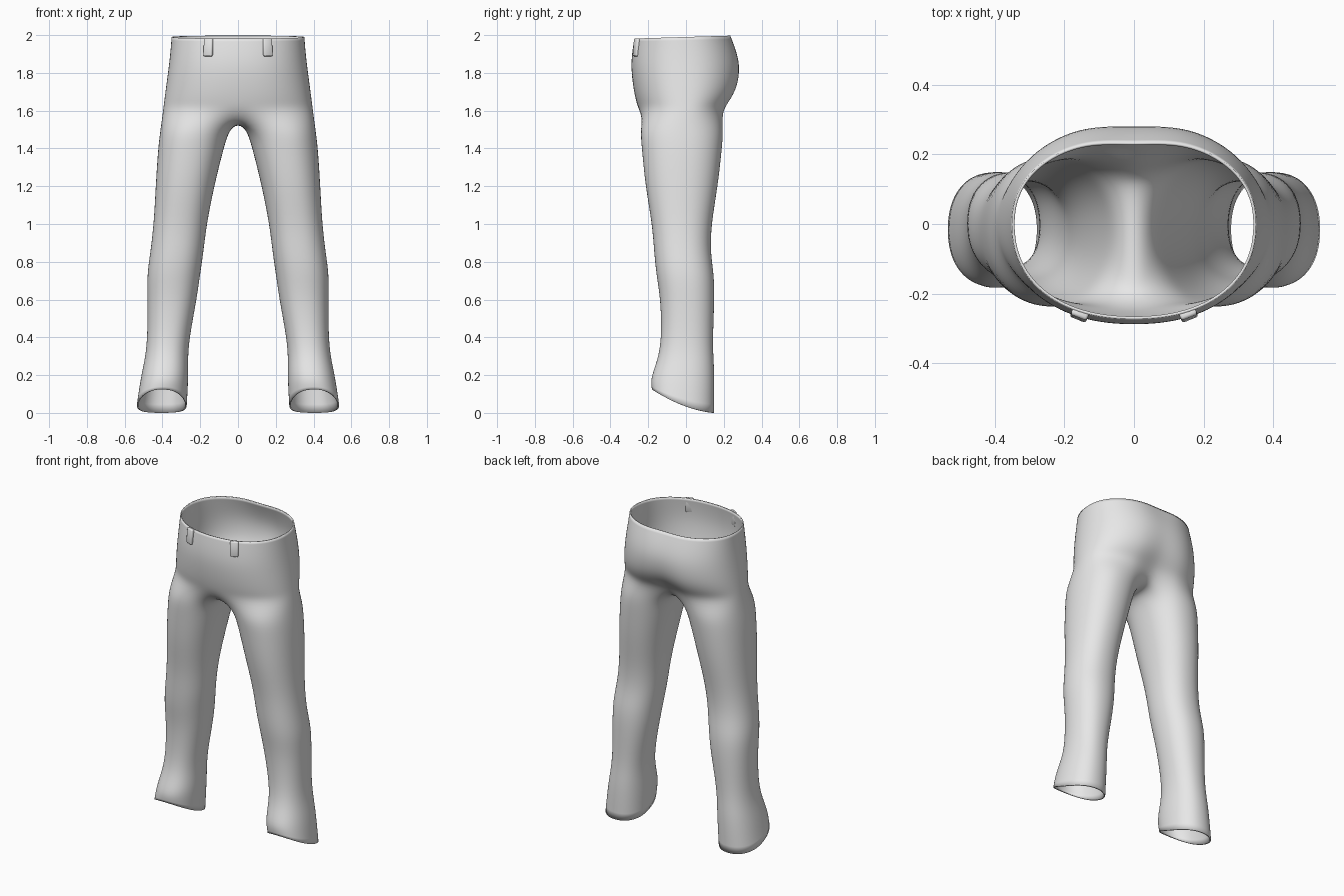
import bpy
import bmesh
from math import sin, cos, pi, exp, radians

default = bpy.data.objects.get("Cube")
if default:
    bpy.data.objects.remove(default, do_unlink=True)

# One plain cloth colour
cloth = bpy.data.materials.new("light grey cloth")
cloth.use_nodes = True
cloth.diffuse_color = (0.8, 0.8, 0.8, 1)
cloth.node_tree.nodes["Principled BSDF"].inputs["Base Color"].default_value = (0.8, 0.8, 0.8, 1)

# Hip sections: height, half width, front, back, depth of the rear cleft
HIPS = [
    (1.99, .353, -.275, .248, .015),
    (1.92, .358, -.285, .275, .01),
    (1.83, .368, -.293, .297, .01),
    (1.72, .383, -.28, .287, .02),
    (1.65, .392, -.265, .25, .04),
    (1.6, .398, -.25, .212, .05),
]
# Leg sections: height, inner side, outer side, front, back
LEGS = [
    (1.5, .045, .412, -.245, .2),
    (1.4, .075, .425, -.235, .192),
    (1.2, .125, .437, -.217, .17),
    (1.0, .165, .447, -.18, .135),
    (.85, .182, .465, -.17, .13),
    (.73, .2, .483, -.158, .15),
    (.6, .218, .48, -.135, .152),
    (.38, .26, .48, -.13, .142),
    (.27, .264, .497, -.155, .148),
    (.18, .262, .517, -.19, .152),
    (0, .27, .537, -.182, .15),
]
SIDES = 24          # vertices round one leg
ARC = 18            # segments of the leg shared with the hips
SQUARE = .9         # slightly squared ellipses


def power(value):
    return abs(value) ** SQUARE * (1 if value >= 0 else -1)


def hip_ring(z, width, front, back, cleft):
    """Half section from front centre round the side to back centre."""
    points = []
    for i in range(ARC + 1):
        a = pi * i / ARC
        x = 0 if i in (0, ARC) else width * power(sin(a))
        c = power(cos(a))
        y = front * c if c > 0 else -back * c - cleft * exp(-(x / .1) ** 2)
        points.append((x, y, z + .03 * y * (z > 1.95)))
    return points


def leg_ring(z, inner, outer, front, back):
    """Full section, starting at the inner front."""
    points = []
    for i in range(SIDES):
        a = 2 * pi * i / SIDES - pi / 4
        f = power(cos(a))
        x = (inner + outer) / 2 + (outer - inner) / 2 * power(sin(a))
        y = (front + back) / 2 + (front - back) / 2 * f
        # The hem arches up over the foot and drops at the heel
        height = z if z else .04 + .0625 * f + .0225 * f * f
        points.append((x, y, height))
    return points


def bridge(bm, upper, lower, closed):
    n = len(upper)
    for i in range(n if closed else n - 1):
        j = (i + 1) % n
        bm.faces.new((lower[i], lower[j], upper[j], upper[i]))


def finish(obj):
    bpy.context.collection.objects.link(obj)
    obj.data.materials.append(cloth)
    for face in obj.data.polygons:
        face.use_smooth = True


# Trousers: one half skin, mirrored
bm = bmesh.new()
hips = [[bm.verts.new(p) for p in hip_ring(*row)] for row in HIPS]
for upper, lower in zip(hips, hips[1:]):
    bridge(bm, upper, lower, False)

# Crotch seam running from back to front under the hips
start, end = hips[-1][-1].co, hips[-1][0].co
gap = SIDES - ARC
seam = []
for k in range(1, gap):
    b = pi * k / gap
    y = (start.y + end.y) / 2 + (start.y - end.y) / 2 * cos(b)
    seam.append(bm.verts.new((0, y, start.z - .07 * sin(b) ** .5)))

rings = [hips[-1] + seam]
rings += [[bm.verts.new(p) for p in leg_ring(*row)] for row in LEGS]
for upper, lower in zip(rings, rings[1:]):
    bridge(bm, upper, lower, True)

mesh = bpy.data.meshes.new("trousers")
bm.to_mesh(mesh)
bm.free()
trousers = bpy.data.objects.new("trousers", mesh)
finish(trousers)
mirror = trousers.modifiers.new("mirror", "MIRROR")
mirror.use_clip = True
smooth = trousers.modifiers.new("smooth", "SUBSURF")
smooth.levels = smooth.render_levels = 2
cloth_thickness = trousers.modifiers.new("cloth thickness", "SOLIDIFY")
cloth_thickness.thickness = .008
cloth_thickness.offset = -1


# Belt loops on the front of the waistband
def belt_loop(name, side):
    bm = bmesh.new()
    bmesh.ops.create_cube(bm, size=1)
    bmesh.ops.scale(bm, vec=(.05, .022, .095), verts=bm.verts)
    mesh = bpy.data.meshes.new(name)
    bm.to_mesh(mesh)
    bm.free()
    loop = bpy.data.objects.new(name, mesh)
    loop.location = (side * .157, -.262, 1.935)
    loop.rotation_euler = (radians(-5), 0, side * radians(22))
    finish(loop)
    bevel = loop.modifiers.new("soft edges", "BEVEL")
    bevel.width = .007
    bevel.segments = 2


belt_loop("left_belt_loop", 1)
belt_loop("right_belt_loop", -1)
